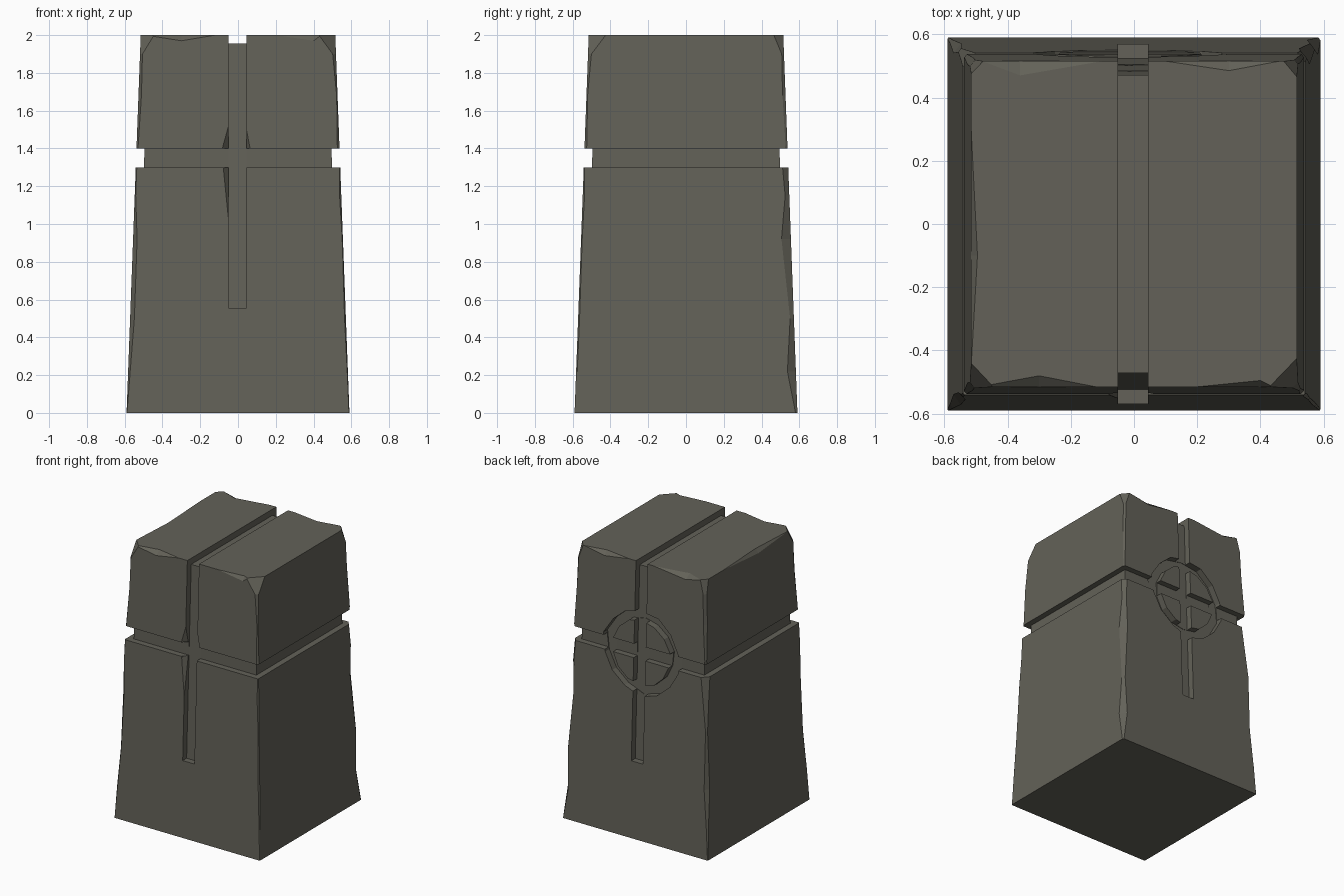
import bpy, bmesh, math, random
from mathutils import Vector

if "Cube" in bpy.data.objects:
    bpy.data.objects.remove(bpy.data.objects["Cube"])

random.seed(4)

stone = bpy.data.materials.new("dark_olive_stone")
stone.diffuse_color = (0.125, 0.121, 0.098, 1)
stone.use_nodes = True
stone.node_tree.nodes["Principled BSDF"].inputs["Base Color"].default_value = stone.diffuse_color


def half(z):
    """Half width of the tapered block at a height."""
    return 0.59 - 0.0375 * z


def finish(bm, name):
    bmesh.ops.recalc_face_normals(bm, faces=bm.faces)
    me = bpy.data.meshes.new(name)
    bm.to_mesh(me)
    bm.free()
    ob = bpy.data.objects.new(name, me)
    bpy.context.collection.objects.link(ob)
    me.materials.append(stone)
    return ob


def loft(name, rings, loop=False):
    """Skin a list of rings; cap the ends, or join last to first."""
    bm = bmesh.new()
    vs = [[bm.verts.new(p) for p in r] for r in rings]
    n = len(rings[0])
    pairs = list(zip(vs, vs[1:])) + ([(vs[-1], vs[0])] if loop else [])
    for a, b in pairs:
        for i in range(n):
            j = (i + 1) % n
            bm.faces.new((a[i], a[j], b[j], b[i]))
    if not loop:
        bm.faces.new(vs[0])
        bm.faces.new(vs[-1])
    return finish(bm, name)


def chip(a, b, c, d, out):
    """Small wedge knocked off an edge a-b, reaching c and d."""
    bm = bmesh.new()
    a, b, c, d = map(Vector, (a, b, c, d))
    for p in (a, b, c, d, (a + b) / 2 + Vector(out)):
        bm.verts.new(p)
    bmesh.ops.convex_hull(bm, input=bm.verts)
    return finish(bm, "chip")


# Tapered block with worn corners: chamfer sizes per height
# corner order: front right, back right, back left, front left
WEAR = [
    (0.00, (.004, .010, .004, .004)),
    (0.22, (.006, .045, .010, .012)),
    (0.50, (.008, .020, .030, .032)),
    (0.92, (.006, .050, .012, .022)),
    (1.15, (.010, .022, .030, .008)),
    (1.30, (.005, .030, .045, .006)),
    (1.42, (.012, .010, .010, .010)),
    (1.68, (.006, .016, .022, .025)),
    (1.90, (.018, .012, .020, .018)),
    (2.00, (.090, .050, .040, .075)),
]
rings = []
for z, ch in WEAR:
    h = half(z)
    ring = []
    for (sx, sy), c in zip(((1, -1), (1, 1), (-1, 1), (-1, -1)), ch):
        k = c * random.uniform(0.6, 1.0)
        pair = [(sx * h, sy * (h - c), z), (sx * (h - k), sy * h, z)]
        ring += pair if sx * sy > 0 else pair[::-1]
    rings.append(ring)
block = loft("stone_block", rings)

cutters = []


# Horizontal groove around all four sides
def square(h, z):
    return [(h, -h, z), (h, h, z), (-h, h, z), (-h, -h, z)]


cutters.append(loft("belt_cutter", [
    square(half(1.3) - .044, 1.30), square(0.8, 1.30),
    square(0.8, 1.40), square(half(1.4) - .042, 1.40)], loop=True))

# Vertical groove up the front, over the top and down the back
lo, hi = 0.555, 1.955
fl, fh = half(lo) - .046, half(hi) - .046
side = [(-.8, lo), (-.8, 2.3), (.8, 2.3), (.8, lo),
        (fl, lo), (fh, hi), (-fh, hi), (-fl, lo)]
cutters.append(loft("strap_cutter", [[(x, y, z) for y, z in side] for x in (-.05, .045)]))

# Ring groove that leaves a round boss on the back
N = 14
inner = [.235 * random.uniform(.97, 1.03) for _ in range(N)]
outer = [.305 * random.uniform(.96, 1.04) for _ in range(N)]


def circle(radii, depth):
    pts = []
    for i, r in enumerate(radii):
        t = 2 * math.pi * (i + .5) / N
        z = 1.35 + r * math.sin(t)
        pts.append((-.015 + r * math.cos(t), half(z) + depth, z))
    return pts


cutters.append(loft("boss_ring_cutter", [
    circle(inner, -.049), circle(inner, .1),
    circle(outer, .1), circle(outer, -.049)], loop=True))

# Chips along the top edges
t = half(2)
for sy, x0, x1, xm, dep in ((-1, -.49, -.12, -.3, .035), (1, -.1, -.48, -.36, .045),
                            (1, .1, .46, .3, .03), (-1, .2, .44, .4, .02)):
    cutters.append(chip((x0, sy * t, 2), (x1, sy * t, 2), (xm, sy * (t - dep), 2),
                        (xm, sy * half(1.97), 1.97), (0, sy * .05, .05)))
cutters.append(chip((-t, -.45, 2), (-t, .3, 2), (-t + .02, -.1, 2),
                    (-half(1.97), -.1, 1.97), (-.05, 0, .05)))

# Chips along the groove edges on the front
f = -half(1.35)
for x, z0, z1, d in ((-.05, 1.40, 1.52, -.035), (-.05, 1.30, 1.02, -.03),
                     (.045, 1.40, 1.50, .02)):
    za = z0 + (.01 if z1 < z0 else -.01)
    cutters.append(chip((x, f, za), (x, -half(z1), z1), (x, f + .035, z0),
                        (x + d, f, z0), (-d, -.05, 0)))

for c in cutters:
    c.hide_render = True
    m = block.modifiers.new("cut", 'BOOLEAN')
    m.operation = 'DIFFERENCE'
    m.solver = 'EXACT'
    m.object = c

# Bake the cuts and remove the cutters
dg = bpy.context.evaluated_depsgraph_get()
baked = bpy.data.meshes.new_from_object(block.evaluated_get(dg))
block.modifiers.clear()
block.data = baked
baked.materials.clear()
baked.materials.append(stone)
for p in baked.polygons:
    p.material_index = 0
    p.use_smooth = False
for c in cutters:
    bpy.data.objects.remove(c)
